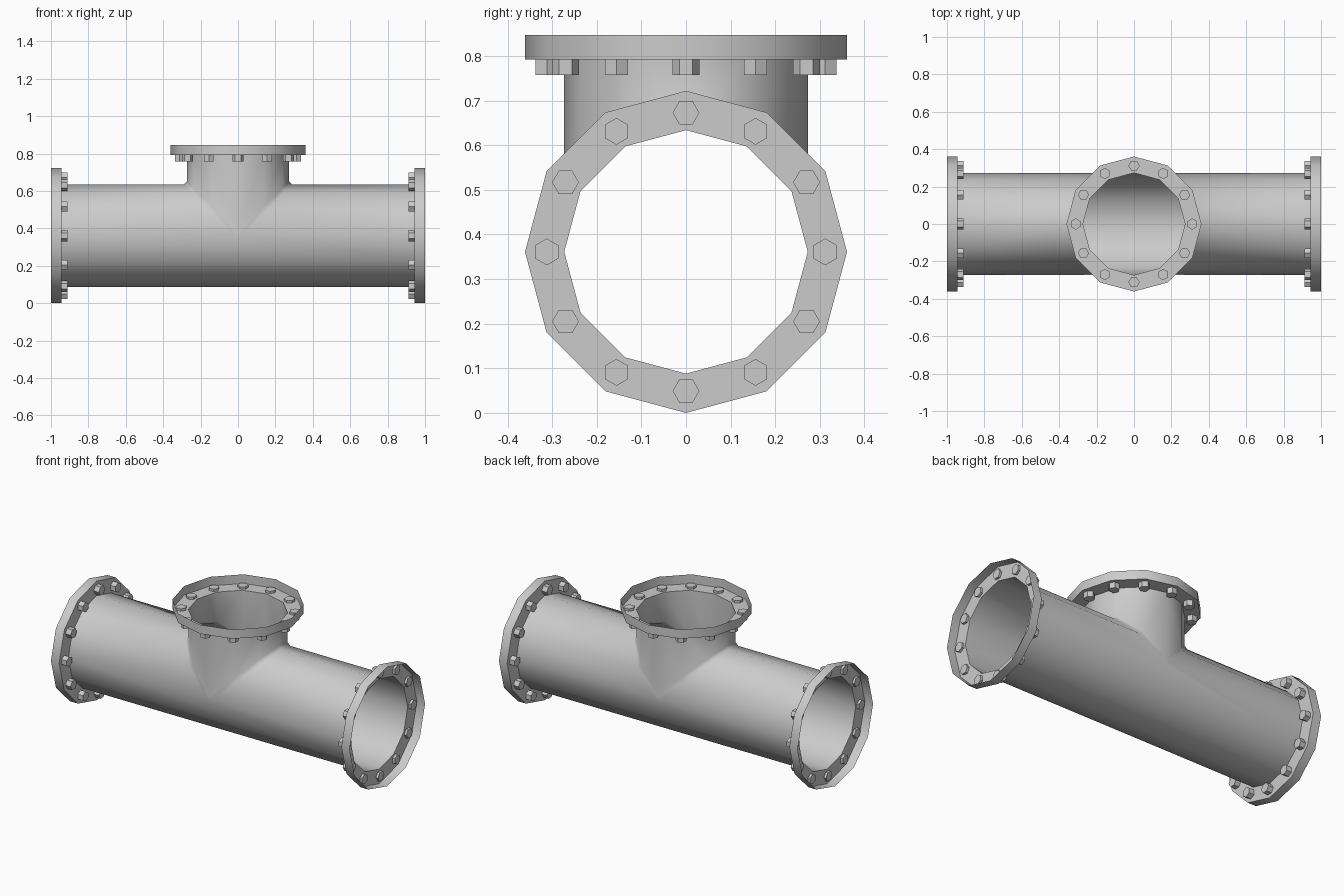
import bpy, bmesh
from math import sin, cos, pi, radians
from mathutils import Matrix, Vector

if "Cube" in bpy.data.objects:
    bpy.data.objects.remove(bpy.data.objects["Cube"])

R, RF, RB = 0.273, 0.361, 0.312     # pipe, flange and bolt-circle radii
ZC = RF                             # height of the main axis
L, RIM = 0.945, 0.055               # flange plate position, rim depth
H = 0.792 - ZC                      # branch plate above the main axis
B = 0.018                           # chamfer at the junction
STEP = pi / 6


def finish(bm, name, matrix):
    bmesh.ops.remove_doubles(bm, verts=bm.verts, dist=1e-5)
    bmesh.ops.recalc_face_normals(bm, faces=bm.faces)
    me = bpy.data.meshes.new(name)
    bm.to_mesh(me)
    bm.free()
    ob = bpy.data.objects.new(name, me)
    bpy.context.collection.objects.link(ob)
    ob.matrix_world = matrix
    bpy.ops.object.select_all(action='DESELECT')
    ob.select_set(True)
    bpy.context.view_layer.objects.active = ob
    bpy.ops.object.shade_smooth_by_angle(angle=radians(50))
    return ob


def face(bm, *pts):
    bm.faces.new([bm.verts.new(p) for p in pts])


# Tee body: open 12-sided pipe with a mitred, chamfered branch
def end(s, k):
    return (s * L, R * sin(k * STEP), R * cos(k * STEP))


def saddle(s, k):
    return (s * (R * cos(k * STEP) + B), R * sin(k * STEP), R * cos(k * STEP))


def neck(s, k):
    return (s * R * cos(k * STEP), R * sin(k * STEP), R * cos(k * STEP) + B)


def top(s, k):
    return (s * R * cos(k * STEP), R * sin(k * STEP), H)


bm = bmesh.new()
for s in (-1, 1):
    for k in range(-3, 3):
        for a, b in ((end, saddle), (saddle, neck), (neck, top)):
            face(bm, a(s, k), a(s, k + 1), b(s, k + 1), b(s, k))
for k in (-3, 3):
    face(bm, saddle(-1, k), saddle(1, k), neck(1, k))
for k in range(3, 9):
    pts = [end(-1, k), end(-1, k + 1), end(1, k + 1), end(1, k)]
    if k == 3:
        pts += [saddle(1, 3), saddle(-1, 3)]
    if k == 8:
        pts[2:2] = [saddle(-1, -3), saddle(1, -3)]
    face(bm, *pts)
finish(bm, "tee_body", Matrix.Translation((0, 0, ZC)))


# Flange: ring plate with an open raised rim
def flange(name, matrix):
    bm = bmesh.new()
    profile = [(R, 0), (RF, 0), (RF, RIM)]
    for k in range(12):
        a, b = k * STEP, (k + 1) * STEP
        for (r0, z0), (r1, z1) in zip(profile, profile[1:]):
            face(bm, (r0 * cos(a), r0 * sin(a), z0), (r1 * cos(a), r1 * sin(a), z1),
                 (r1 * cos(b), r1 * sin(b), z1), (r0 * cos(b), r0 * sin(b), z0))
    finish(bm, name + "_flange", matrix)


# Hexagonal bolts through the plate
def bolts(name, matrix):
    bm = bmesh.new()
    back, front = -0.034, 0.014
    for k in range(12):
        m = (Matrix.Rotation(k * STEP, 4, 'Z')
             @ Matrix.Translation((RB, 0, (back + front) / 2)))
        bmesh.ops.create_cone(bm, cap_ends=True, segments=6, radius1=0.03,
                              radius2=0.03, depth=front - back, matrix=m)
    finish(bm, name + "_bolts", matrix)


places = {
    "right": Matrix.Translation((L, 0, ZC)) @ Matrix.Rotation(pi / 2, 4, 'Y'),
    "left": Matrix.Translation((-L, 0, ZC)) @ Matrix.Rotation(-pi / 2, 4, 'Y'),
    "branch": Matrix.Translation((0, 0, ZC + H)),
}
for name, matrix in places.items():
    flange(name, matrix)
    bolts(name, matrix)
